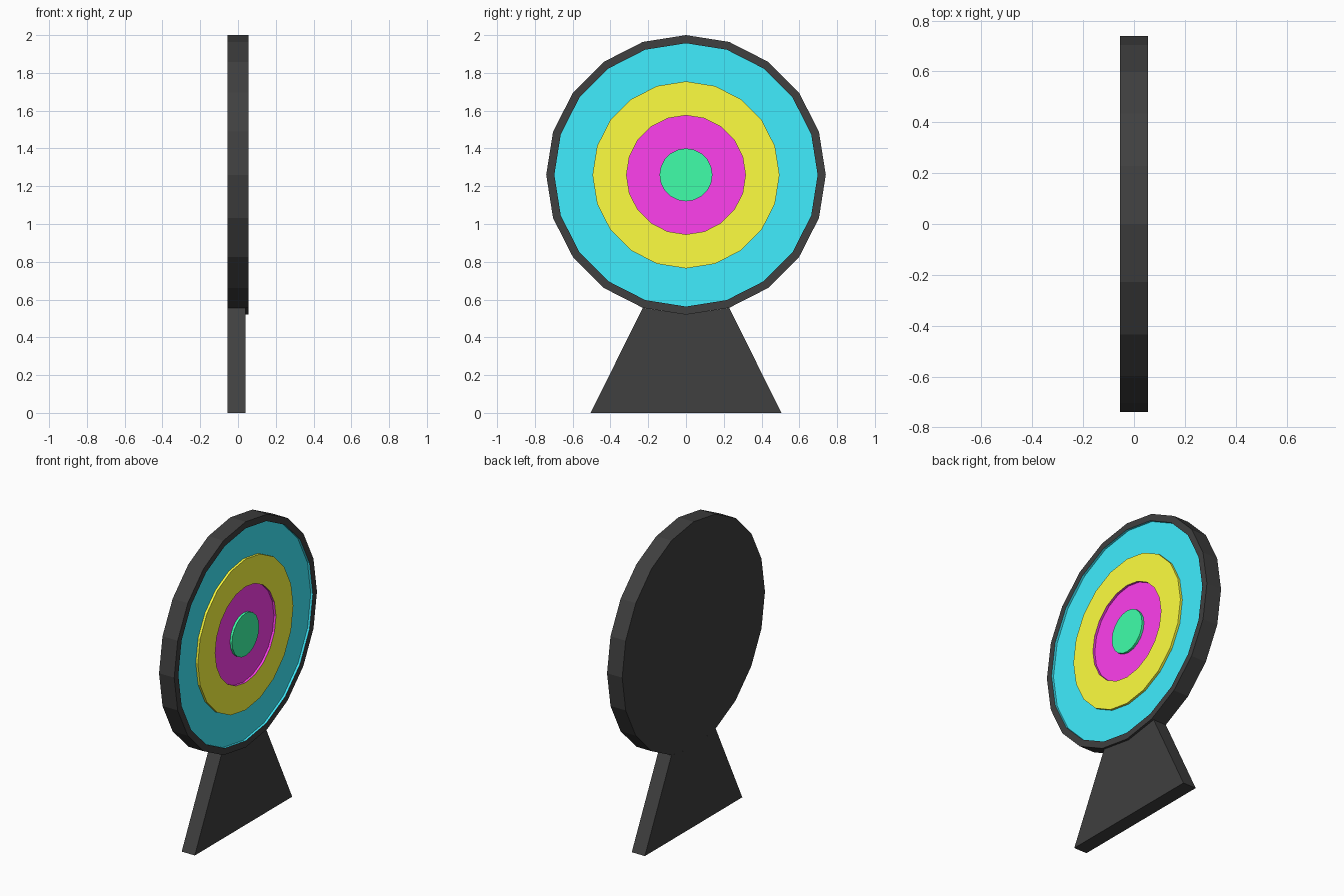
import bpy, bmesh
from math import sin, cos, pi

if "Cube" in bpy.data.objects:
    bpy.data.objects.remove(bpy.data.objects["Cube"])

SIDES, CZ = 20, 1.26
FRONT, BACK, LOW = 0.055, -0.055, 0.04


def material(name, rgb):
    m = bpy.data.materials.new(name)
    m.diffuse_color = (*rgb, 1)
    m.use_nodes = True
    m.node_tree.nodes["Principled BSDF"].inputs["Base Color"].default_value = m.diffuse_color
    return m


BLACK = material("black", (0.05, 0.05, 0.05))
COLOURS = [BLACK,
           material("cyan", (0.05, 0.85, 1.0)),
           material("yellow", (1.0, 1.0, 0.05)),
           material("magenta", (1.0, 0.05, 0.85)),
           material("green", (0.05, 1.0, 0.4))]


def finish(bm, name, mats):
    bmesh.ops.recalc_face_normals(bm, faces=bm.faces)
    mesh = bpy.data.meshes.new(name)
    bm.to_mesh(mesh)
    bm.free()
    for m in mats:
        mesh.materials.append(m)
    bpy.context.collection.objects.link(bpy.data.objects.new(name, mesh))


# Target board: stepped lathe about x, each step is (radius, x, colour of band leading to it)
steps = [(0.74, BACK, 0), (0.74, FRONT, 0), (0.697, FRONT, 0),
         (0.697, LOW, 1), (0.495, LOW, 1),
         (0.495, FRONT, 2), (0.315, FRONT, 2),
         (0.315, LOW, 3), (0.14, LOW, 3), (0.14, FRONT, 4)]
bm = bmesh.new()
rings = [[bm.verts.new((x, r * sin(2 * pi * i / SIDES), CZ + r * cos(2 * pi * i / SIDES)))
          for i in range(SIDES)] for r, x, _ in steps]
for k in range(1, len(rings)):
    a, b = rings[k - 1], rings[k]
    for i in range(SIDES):
        j = (i + 1) % SIDES
        bm.faces.new((a[i], a[j], b[j], b[i])).material_index = steps[k][2]
bm.faces.new(rings[0])
bm.faces.new(rings[-1]).material_index = 4
finish(bm, "target_board", COLOURS)

# Stand: flared foot whose top follows the lower edge of the board
profile = [(-0.505, 0), (0.505, 0), (0.229, 0.556), (0, 0.52), (-0.229, 0.556)]
bm = bmesh.new()
face = bm.faces.new([bm.verts.new((BACK, y, z)) for y, z in profile])
ext = bmesh.ops.extrude_face_region(bm, geom=[face], use_keep_orig=True)
bmesh.ops.translate(bm, vec=(LOW - BACK, 0, 0),
                    verts=[v for v in ext["geom"] if isinstance(v, bmesh.types.BMVert)])
finish(bm, "stand", [BLACK])
